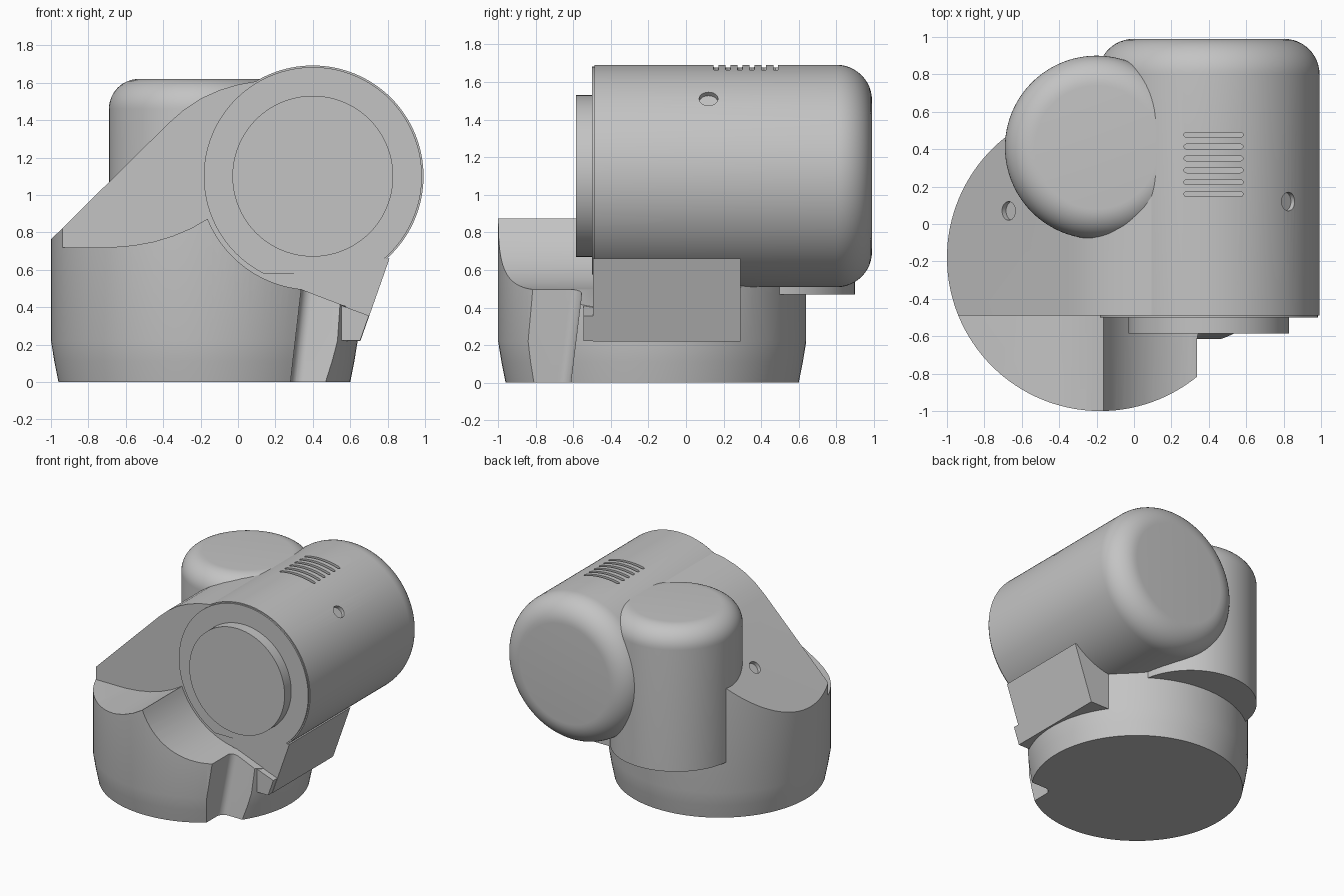
import bpy, bmesh
from math import sin, cos, pi, radians
from mathutils import Matrix, Vector

old = bpy.data.objects.get("Cube")
if old:
    bpy.data.objects.remove(old, do_unlink=True)

grey = bpy.data.materials.new("plain_grey")
grey.use_nodes = True
GREY = (0.55, 0.55, 0.55, 1)
grey.diffuse_color = GREY
grey.node_tree.nodes["Principled BSDF"].inputs["Base Color"].default_value = GREY

HX, HZ, HR = 0.40, 1.10, 0.592      # head axis and radius
BX, BY, BR = -0.18, -0.18, 0.82     # base centre and radius


def make(name, bm):
    bmesh.ops.recalc_face_normals(bm, faces=bm.faces)
    me = bpy.data.meshes.new(name)
    bm.to_mesh(me)
    bm.free()
    me.materials.append(grey)
    ob = bpy.data.objects.new(name, me)
    bpy.context.collection.objects.link(ob)
    return ob


def arc(cx, cy, r, a0, a1, n):
    return [(cx + r * cos(radians(a0 + (a1 - a0) * i / n)),
             cy + r * sin(radians(a0 + (a1 - a0) * i / n))) for i in range(n + 1)]


def lathe(name, profile, matrix, steps=96):
    """Spin (radius, height) points about the local z axis."""
    bm = bmesh.new()
    vs = [bm.verts.new((r, 0, h)) for r, h in profile]
    es = [bm.edges.new(p) for p in zip(vs, vs[1:])]
    bmesh.ops.spin(bm, geom=vs + es, cent=(0, 0, 0), axis=(0, 0, 1),
                   angle=2 * pi, steps=steps)
    bmesh.ops.remove_doubles(bm, verts=bm.verts, dist=1e-5)
    bmesh.ops.transform(bm, matrix=matrix, verts=bm.verts)
    return make(name, bm)


def prism(name, pts, axis, a, b, shift=(0, 0)):
    """Extrude an outline from a to b along y or z, sliding the far end by shift."""
    bm = bmesh.new()

    def ring(h, dx, dy):
        return [bm.verts.new((u + dx, h, v + dy) if axis == "y" else (u + dx, v + dy, h))
                for u, v in pts]
    lo, hi = ring(a, 0, 0), ring(b, *shift)
    bm.faces.new(lo)
    bm.faces.new(hi[::-1])
    for i in range(len(pts)):
        j = (i + 1) % len(pts)
        bm.faces.new((lo[i], lo[j], hi[j], hi[i]))
    return make(name, bm)


def cut(ob, cutter):
    mod = ob.modifiers.new("cut", "BOOLEAN")
    mod.operation = "DIFFERENCE"
    mod.solver = "EXACT"
    mod.object = cutter
    bpy.context.view_layer.objects.active = ob
    bpy.ops.object.modifier_apply(modifier=mod.name)
    bpy.data.objects.remove(cutter, do_unlink=True)


def rod(pos, normal, r, half):
    """Short rod used to sink a round hole."""
    rot = Vector(normal).to_track_quat("Z", "Y").to_matrix().to_4x4()
    return lathe("hole_cutter", [(0, -half), (r, -half), (r, half), (0, half)],
                 Matrix.Translation(pos) @ rot, 32)


along_y = Matrix.Translation((HX, 0, HZ)) @ Matrix.Rotation(-pi / 2, 4, "X")

# Round base with the sloping arm carved from one turned block
base = lathe("base_and_arm", [(0, 0), (0.78, 0), (0.802, 0.11), (BR, 0.22), (BR, 1.8), (0, 1.8)],
             Matrix.Translation((BX, BY, 0)), 128)
slope = [(-1.3, 0.465), (-0.37, 1.385), (-0.29, 1.455), (-0.2, 1.515), (-0.1, 1.56),
         (0, 1.59), (0.14, 1.615), (0.4, 1.4), (0.45, 0.6), (0.5, 0.485), (1.2, 0.485)]
cut(base, prism("slope_cutter", slope + [(1.2, 2), (-1.3, 2)], "y", -1.3, 1.3))

# Front ledge with the scoop around the head
ledge = [(-1.3, 0.72), (-0.68, 0.72), (-0.56, 0.73), (-0.45, 0.75), (-0.35, 0.78), (-0.25, 0.822)]
ledge += arc(HX, HZ, 0.607, 202, 264, 20) + [(1.2, 0.165), (1.2, 2), (-1.3, 2)]
cut(base, prism("ledge_cutter", ledge, "y", -1.3, -0.49))

# Leaning corner groove in the front of the base
groove = [(0.275, -1.2)] + arc(0.335, -0.68, 0.06, 180, 90, 8) + [(0.9, -0.62), (0.9, -1.2)]
cut(base, prism("groove_cutter", groove, "z", -0.05, 0.6, (0.075, 0.08)))

# Round hole in the slope
cut(base, rod((-0.67, 0.07, 1.088), (-1, 0, 1), 0.05, 0.03))

# Upright motor housing at the back
lathe("rear_housing", [(0, 0.47), (0.49, 0.47)] + arc(0.33, 1.46, 0.16, 0, 90, 12) + [(0, 1.62)],
      Matrix.Translation((-0.2, 0.41, 0)))

# Horizontal head with rounded back
head = lathe("head", [(0, -0.488), (HR, -0.488)] + arc(HR - 0.19, 0.80, 0.19, 0, 90, 12) + [(0, 0.99)],
             along_y, 128)
for i in range(6):
    y = 0.16 + i * 0.0635
    slot = arc(0.57, y, 0.013, -90, 90, 6) + arc(0.28, y, 0.013, 90, 270, 6)
    cut(head, prism("slot_cutter", slot, "z", 1.64, 1.8))
cut(head, rod((0.826, 0.12, 1.512), (1, 0, 0.96), 0.05, 0.03))

# Front cap with a flat lower edge, and the raised disc
prism("front_cap", arc(HX, HZ, 0.583, -64, 244, 96), "y", -0.5, -0.48)
lathe("front_disc", [(0, -0.585), (0.43, -0.585), (0.43, -0.48), (0, -0.48)], along_y)

# Bracket under the head and its front lip
prism("bracket", [(0.81, 0.66), (0.655, 0.22), (0.3, 0.22), (0.3, 0.66)], "y", -0.495, 0.29)
prism("bracket_lip", [(0.34, 0.488), (0.7, 0.355), (0.653, 0.222), (0.4, 0.222)], "y", -0.545, -0.48)

# Smooth curved walls, keep the edges crisp
bpy.ops.object.select_all(action="DESELECT")
for ob in bpy.context.collection.objects:
    if ob.type == "MESH" and grey.name in ob.data.materials:
        ob.select_set(True)
        bpy.context.view_layer.objects.active = ob
bpy.ops.object.shade_smooth_by_angle(angle=radians(30))
